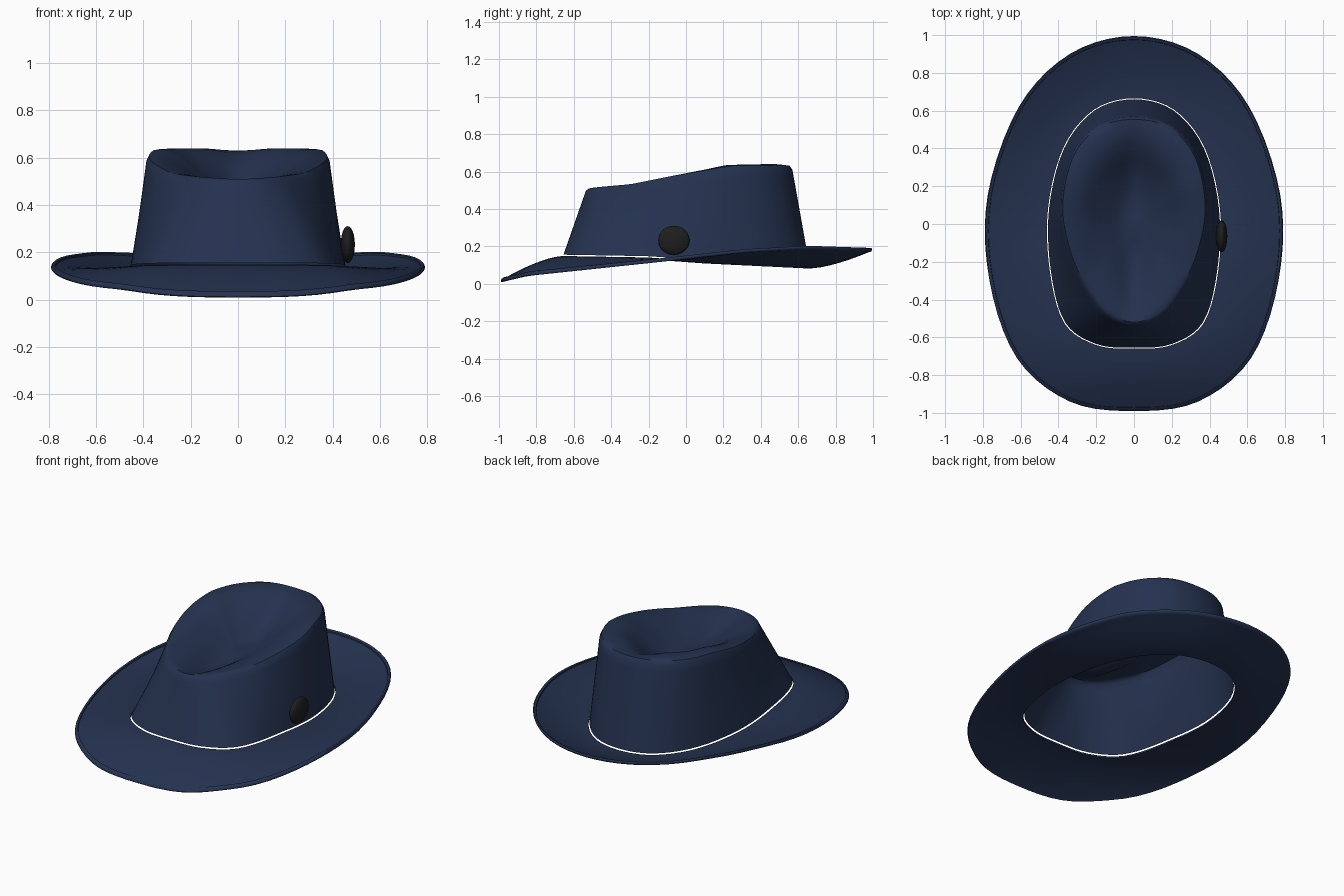
import bpy, bmesh, math

cube = bpy.data.objects.get("Cube")
if cube:
    bpy.data.objects.remove(cube)

STEPS = 5  # subdivisions between outline points


def material(name, color):
    mat = bpy.data.materials.new(name)
    mat.use_nodes = True
    mat.diffuse_color = color
    bsdf = next(n for n in mat.node_tree.nodes if n.type == 'BSDF_PRINCIPLED')
    bsdf.inputs["Base Color"].default_value = color
    bsdf.inputs["Roughness"].default_value = 0.8
    return mat


def outline(half):
    """Mirror a half outline (back to front) and smooth it into a closed ring."""
    pts = half + [(-x, y) for x, y in half[-2:0:-1]]
    n, ring = len(pts), []
    for i in range(n):
        a, b, c, d = (pts[(i + k) % n] for k in (-1, 0, 1, 2))
        for s in range(STEPS):
            t = s / STEPS
            ring.append(tuple(
                b[k] + 0.5 * t * (c[k] - a[k] + t * (2 * a[k] - 5 * b[k] + 4 * c[k] - d[k]
                + t * (3 * (b[k] - c[k]) + d[k] - a[k]))) for k in (0, 1)))
    return ring


def along(table, y):
    """Height at y, eased through a short table of (y, z) stations."""
    if y <= table[0][0]:
        return table[0][1]
    for (y0, z0), (y1, z1) in zip(table, table[1:]):
        if y <= y1:
            return z0 + (z1 - z0) * (y - y0) / (y1 - y0)
    return table[-1][1]


def mix(a, b, t):
    return a + (b - a) * t


def smooth(t):
    return t * t * (3 - 2 * t)


def loft(name, rings, mat, pole=None, wrap=False):
    bm = bmesh.new()
    rows = [[bm.verts.new(p) for p in ring] for ring in rings]
    n = len(rows[0])
    pairs = list(zip(rows, rows[1:])) + ([(rows[-1], rows[0])] if wrap else [])
    for a, b in pairs:
        for i in range(n):
            j = (i + 1) % n
            bm.faces.new((a[i], a[j], b[j], b[i]))
    if pole:
        tip = bm.verts.new(pole)
        for i in range(n):
            bm.faces.new((rows[-1][i], rows[-1][(i + 1) % n], tip))
    bmesh.ops.recalc_face_normals(bm, faces=bm.faces)
    mesh = bpy.data.meshes.new(name)
    bm.to_mesh(mesh)
    bm.free()
    obj = bpy.data.objects.new(name, mesh)
    bpy.context.collection.objects.link(obj)
    finish(obj, mat)
    return obj


def finish(obj, mat):
    obj.data.materials.append(mat)
    bpy.ops.object.select_all(action='DESELECT')
    obj.select_set(True)
    bpy.context.view_layer.objects.active = obj
    bpy.ops.object.shade_smooth_by_angle(angle=math.radians(50))


navy = material("navy felt", (0.018, 0.032, 0.08, 1))
black = material("black button", (0.013, 0.013, 0.013, 1))

# Plan outlines, from centre back round to centre front
base = outline([(0, .66), (.21, .6), (.37, .4), (.45, .08),
                (.44, -.25), (.365, -.52), (.2, -.635), (0, -.655)])
top = outline([(0, .565), (.19, .52), (.33, .36), (.385, .08),
               (.325, -.2), (.21, -.4), (.12, -.49), (0, -.53)])
edge = outline([(0, .995), (.34, .9), (.61, .62), (.775, .15),
                (.765, -.3), (.62, -.71), (.34, -.94), (0, -.99)])

# Side-on heights of the crown seam, the brim edge and the crown crest
seam_z = [(-.66, .145), (-.2, .137), (.1, .115), (.65, .088)]
edge_z = [(-1, .012), (-.85, .048), (-.2, .118), (.3, .175), (.65, .195), (1, .183)]
crest_z = [(-.53, .513), (-.3, .533), (-.1, .572), (.08, .602), (.25, .63), (.5, .632)]

# Brim: closed cross-section of (way out, offset up), with a raised welt at the edge
section = [(i / 8 * .94, .004) for i in range(9)]
section += [(.945, .011), (.985, .011), (1, .004), (1, -.002), (.985, -.008)]
section += [(i / 6 * .94, -.006) for i in range(6, -1, -1)]
rings = []
for t, lift in section:
    ring = []
    for (bx, by), (ex, ey) in zip(base, edge):
        ix, iy = bx * 1.012, by * 1.008
        z = mix(along(seam_z, by), along(edge_z, ey), t ** 1.5)
        ring.append((mix(ix, ex, t), mix(iy, ey, t), z + lift))
    rings.append(ring)
loft("brim", rings, navy, wrap=True)

# Crown: sloping wall, rounded shoulder, then a pinched teardrop dent
CENTER = .46
rings = []
for s in (0, .15, .3, .45, .6, .75, .88, .96):
    rings.append([(mix(bx, tx, s), mix(by, ty, s),
                   mix(along(seam_z, by) + .011, along(crest_z, ty), s))
                  for (bx, by), (tx, ty) in zip(base, top)])
for t in [.02] + [i / 12 for i in range(1, 12)]:
    ring = []
    for tx, ty in top:
        x, y = tx * (1 - t), ty * (1 - t)
        rim = along(crest_z, ty)
        dome = .018 * math.sin(math.pi * min(t / .5, 1)) * smooth(min(1, max(0, ty + .4)))
        groove = .05 * math.exp(-(x / .09) ** 2) * math.sin(math.pi * t)
        ring.append((x, y, mix(rim, CENTER, smooth(max(0, t - .05) / .95)) + dome - groove))
    rings.append(ring)
loft("crown", rings, navy, pole=(0, 0, CENTER - .01))

# Button: flattened sphere on the side of the crown
bpy.ops.mesh.primitive_uv_sphere_add(segments=24, ring_count=12, radius=1,
                                     location=(.464, -.065, .233))
button = bpy.context.object
button.name = "side_button"
button.scale = (.03, .084, .078)
finish(button, black)
